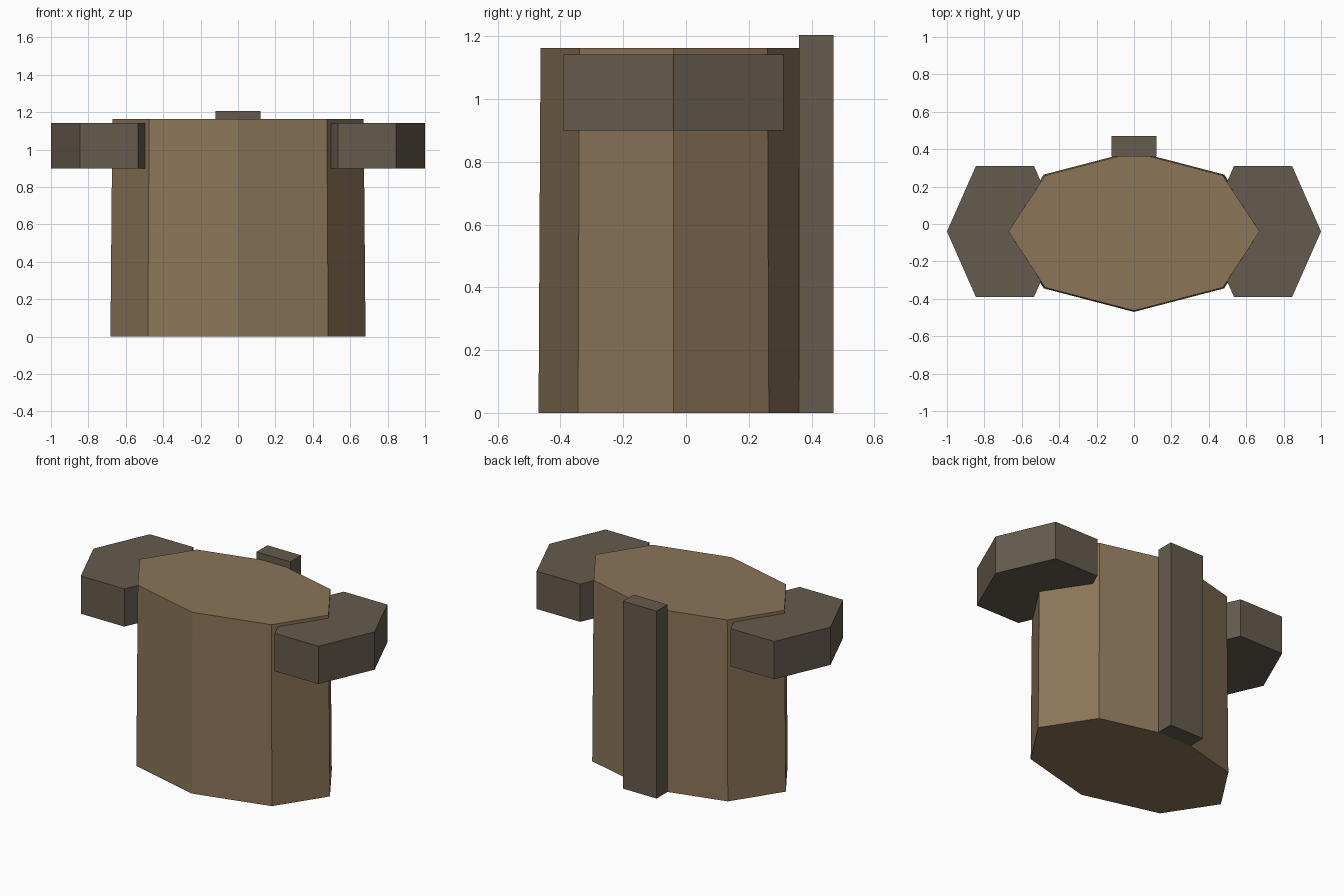
import bpy
import bmesh
from math import cos, sin, tau

cube = bpy.data.objects.get("Cube")
if cube:
    bpy.data.objects.remove(cube, do_unlink=True)


def make_material(name, rgb):
    mat = bpy.data.materials.new(name)
    mat.use_nodes = True
    color = (*rgb, 1.0)
    mat.diffuse_color = color
    bsdf = next(n for n in mat.node_tree.nodes if n.type == "BSDF_PRINCIPLED")
    bsdf.inputs["Base Color"].default_value = color
    bsdf.inputs["Roughness"].default_value = 0.9
    return mat


tan = make_material("tan leather", (0.258, 0.178, 0.097))
umber = make_material("dark umber", (0.130, 0.105, 0.075))


def add_prism(name, sides, center, radii, bottom, top, mat, taper=1.0):
    """Flat-sided prism with one corner on the x axis."""
    bm = bmesh.new()
    rings = []
    for z, scale in ((bottom, 1.0), (top, taper)):
        rings.append([
            bm.verts.new((center[0] + radii[0] * scale * cos(tau * i / sides),
                          center[1] + radii[1] * scale * sin(tau * i / sides), z))
            for i in range(sides)])
    low, high = rings
    for i in range(sides):
        j = (i + 1) % sides
        bm.faces.new((low[i], low[j], high[j], high[i]))
    bm.faces.new(high)
    bm.faces.new(low[::-1])
    mesh = bpy.data.meshes.new(name)
    bm.to_mesh(mesh)
    bm.free()
    mesh.materials.append(mat)
    obj = bpy.data.objects.new(name, mesh)
    bpy.context.collection.objects.link(obj)
    return obj


# Torso: slightly tapered oval octagon
MID_Y = -0.04
add_prism("torso", 8, (0, MID_Y), (0.682, 0.43), 0, 1.163, tan, taper=0.985)

# Shoulder pads: flat hexagons on both sides
for side, x in (("left", 0.69), ("right", -0.69)):
    add_prism(side + "_shoulder_pad", 6, (x, MID_Y), (0.31, 0.405), 0.9, 1.143, umber)

# Back spine: upright bar
bpy.ops.mesh.primitive_cube_add(size=1, location=(0, 0.415, 0.6025))
spine = bpy.context.object
spine.name = "back_spine"
spine.scale = (0.24, 0.11, 1.205)
spine.data.materials.append(umber)
